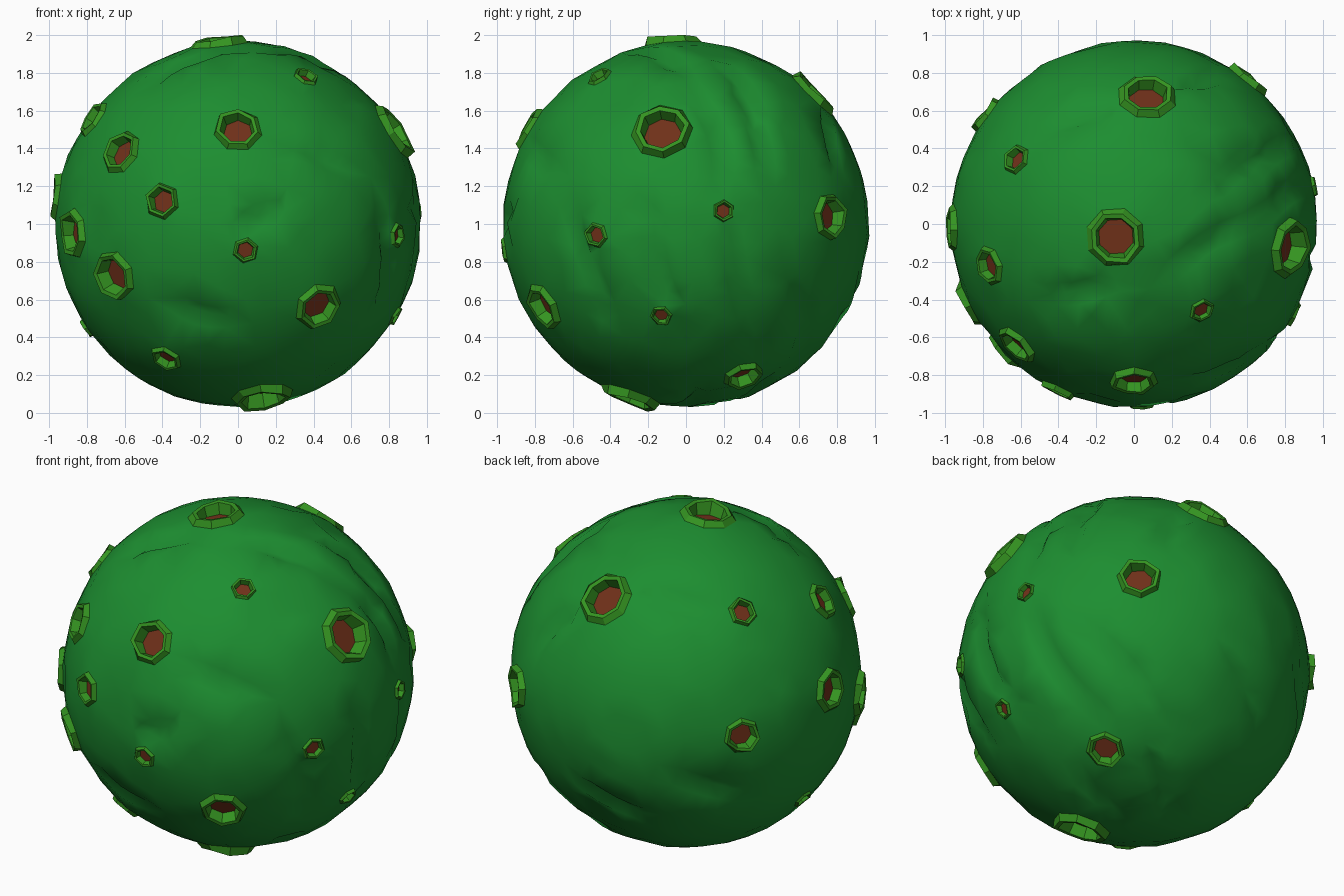
import bpy, bmesh, math, random
from mathutils import Vector

if "Cube" in bpy.data.objects:
    bpy.data.objects.remove(bpy.data.objects["Cube"])

random.seed(4)
RAD = 0.97
CENTRE = Vector((0, 0, 1))

# crater direction (x, y, z from the planet centre) and outer rim radius
CRATERS = [
    (0, -.83, .50, .13), (-.62, -.64, .38, .125), (-.40, -.87, .12, .10),
    (-.87, -.42, -.05, .135), (-.65, -.66, -.27, .135), (-.38, -.54, -.71, .09),
    (.43, -.76, -.44, .135), (.04, -.96, -.14, .07), (.13, -.30, -.92, .165),
    (.85, -.48, -.06, .07), (.36, -.46, .78, .07), (.83, -.13, .50, .165),
    (-.10, -.07, .96, .16), (.07, .68, .69, .16), (-.62, .34, .66, .085),
    (-.76, -.22, .55, .11), (-.96, -.02, .14, .13), (.60, .76, .04, .125),
    (.46, .30, -.80, .11), (.95, .20, .07, .06), (-.78, .575, .04, .105),
    (-.80, .02, -.55, .06), (.82, -.13, -.48, .06),
]
# cracks: start direction, end direction
CRACKS = [
    ((.95, -.17, .1), (.83, -.03, -.5)), ((.72, .07, .65), (.92, .2, .25)),
    ((.94, .24, -.05), (.62, .4, -.65)), ((.62, .25, .7), (.82, .42, .3)),
    ((.74, -.62, .1), (.73, -.4, -.5)), ((.75, .55, -.3), (.35, .6, -.68)),
    ((.3, -.83, .4), (.6, -.71, .28)), ((0, -.97, -.05), (.25, -.93, .07)),
    ((-.35, -.81, -.4), (-.05, -.84, -.5)), ((-.5, .48, .69), (-.12, .6, .76)),
    ((-.45, -.38, .78), (-.1, -.3, .92)), ((.2, -.25, .92), (.6, 0, .77)),
    ((.45, .2, .84), (.72, .4, .5)), ((.09, .91, -.33), (-.25, .78, -.5)),
    ((-.5, .8, -.2), (-.75, .5, -.35)), ((.2, .75, .6), (.45, .8, .3)),
    ((.1, -.05, -.97), (.4, .05, -.88)), ((-.1, .2, -.95), (.25, .45, -.82)),
]


def material(name, rgb):
    m = bpy.data.materials.new(name)
    m.diffuse_color = (*rgb, 1)
    m.use_nodes = True
    m.node_tree.nodes["Principled BSDF"].inputs["Base Color"].default_value = m.diffuse_color
    return m


def finish(bm, name, mat, smooth):
    bmesh.ops.translate(bm, verts=bm.verts, vec=CENTRE)
    me = bpy.data.meshes.new(name)
    bm.to_mesh(me)
    bm.free()
    me.materials.append(mat)
    for p in me.polygons:
        p.use_smooth = smooth
    ob = bpy.data.objects.new(name, me)
    bpy.context.collection.objects.link(ob)
    return ob


def on_sphere(v):
    return Vector(v).normalized() * RAD


def frame(d):
    n = Vector(d).normalized()
    u = n.cross(Vector((.3, .5, .81))).normalized()
    return n, u, n.cross(u)


body, rims, floors = bmesh.new(), bmesh.new(), bmesh.new()
kind, taken = {}, []


def add_point(p, tag, gap):
    # keep surface points apart and outside the crater openings
    if any((p - c).length < r + .03 for c, r in discs):
        return
    if any((p - q).length < gap for q in taken):
        return
    taken.append(p)
    kind[body.verts.new(p)] = tag


discs = [(on_sphere(c[:3]), c[3]) for c in CRATERS]

# craters: faceted raised lip and sunken floor
for i, (x, y, z, r) in enumerate(CRATERS):
    n, u, w = frame((x, y, z))
    sides = 8 if r > .14 else 7 if r > .1 else 6
    base_h = math.sqrt(RAD ** 2 - r ** 2)
    turn = random.random() * 6
    wobble = [random.uniform(-.12, .12) for _ in range(sides)]

    def ring(scale, lift, jit):
        pts = []
        for k in range(sides):
            a = turn + math.tau * k / sides
            rr = r * (scale + wobble[k] * jit)
            pts.append((u * math.cos(a) + w * math.sin(a)) * rr
                       + n * (base_h + r * (lift + wobble[k] * jit)))
        return pts

    base = ring(1, 0, 0)
    for p in base:
        taken.append(p)
        kind[body.verts.new(p)] = ("ring", i)
    levels = [base, ring(.88, .25, .6), ring(.72, .22, .5), ring(.6, -.22, 0)]
    rows = [[rims.verts.new(p) for p in lv] for lv in levels]
    for a, b in zip(rows, rows[1:]):
        for k in range(sides):
            j = (k + 1) % sides
            rims.faces.new((a[k], a[j], b[j], b[k]))
    floors.faces.new([floors.verts.new(p) for p in levels[-1]])

# cracks: a sunken centre line with points on both banks
banks = []
for a, b in CRACKS:
    a, b = on_sphere(a), on_sphere(b)
    steps = max(3, round((b - a).length / .075))
    side = a.cross(b).normalized()
    bend = random.uniform(-.05, .05)
    for k in range(steps + 1):
        t = k / steps
        p = on_sphere(a.lerp(b, t) + side * bend * math.sin(t * math.pi))
        add_point(p, ("crack", .02 + .028 * math.sin(t * math.pi)), .04)
        banks += [on_sphere(p + side * .065), on_sphere(p - side * .065)]
for p in banks:
    add_point(p, ("plain", 0), .05)

# evenly scattered points over the rest of the sphere
N = 800
for k in range(N):
    zz = 1 - 2 * (k + .5) / N
    h = math.sqrt(1 - zz * zz)
    ang = k * math.pi * (3 - math.sqrt(5))
    jit = Vector([random.uniform(-.025, .025) for _ in range(3)])
    add_point(on_sphere(Vector((h * math.cos(ang), h * math.sin(ang), zz)) + jit), ("plain", 0), .075)

# planet skin: hull over the points, opened at craters, then dented
bmesh.ops.convex_hull(body, input=body.verts[:])
bmesh.ops.recalc_face_normals(body, faces=body.faces[:])
caps = []
for f in body.faces:
    tags = {kind[v] for v in f.verts}
    if len(tags) == 1 and next(iter(tags))[0] == "ring":
        caps.append(f)
bmesh.ops.delete(body, geom=caps, context='FACES')
for v in body.verts:
    tag, depth = kind.get(v, ("ring", 0))
    if tag == "crack":
        v.co *= 1 - depth
    elif tag == "plain":
        v.co *= 1 + random.uniform(-.006, .005)
        if random.random() < .04:
            v.co *= .975

green = material("planet_green", (.012, .27, .03))
lip = material("rim_green", (.035, .3, .015))
rust = material("floor_rust", (.16, .03, .01))
finish(body, "planet_surface", green, True)
finish(rims, "crater_rims", lip, False)
finish(floors, "crater_floors", rust, False)
